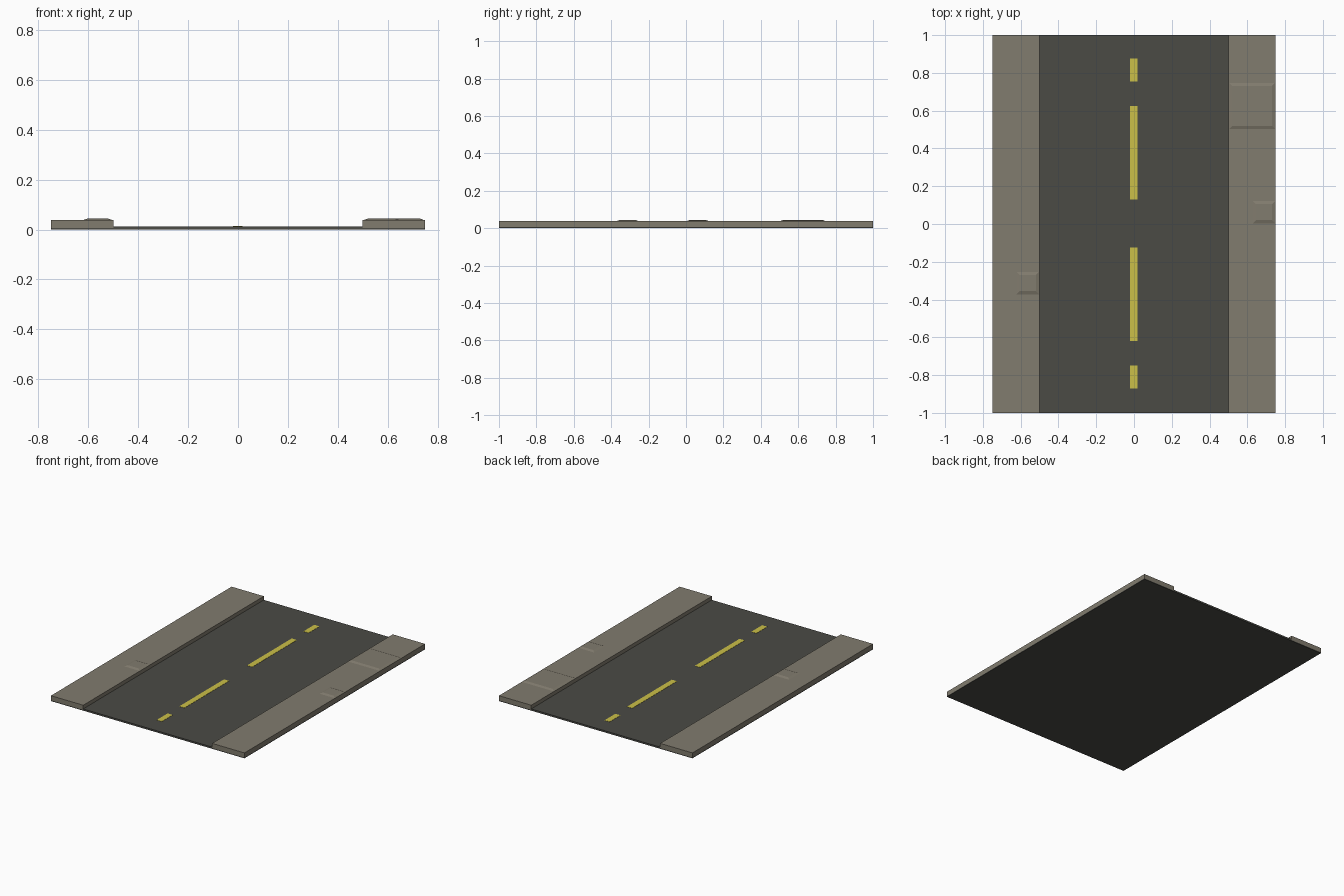
import bpy, bmesh

if "Cube" in bpy.data.objects:
    bpy.data.objects.remove(bpy.data.objects["Cube"])


def material(name, rgb):
    m = bpy.data.materials.new(name)
    m.diffuse_color = (*rgb, 1)
    m.use_nodes = True
    m.node_tree.nodes["Principled BSDF"].inputs["Base Color"].default_value = m.diffuse_color
    return m


asphalt = material("asphalt", (0.07, 0.07, 0.06))
concrete = material("concrete", (0.22, 0.2, 0.156))
yellow = material("yellow paint", (0.6, 0.53, 0.065))


def finish(name, bm, mat):
    bmesh.ops.recalc_face_normals(bm, faces=bm.faces)
    me = bpy.data.meshes.new(name)
    bm.to_mesh(me)
    bm.free()
    me.materials.append(mat)
    ob = bpy.data.objects.new(name, me)
    bpy.context.collection.objects.link(ob)
    return ob


def extrude_y(name, profile, mat, y0=-1.0, y1=1.0):
    """Extrude an x-z profile along y."""
    bm = bmesh.new()
    face = bm.faces.new([bm.verts.new((x, y0, z)) for x, z in profile])
    res = bmesh.ops.extrude_face_region(bm, geom=[face])
    verts = [v for v in res["geom"] if isinstance(v, bmesh.types.BMVert)]
    bmesh.ops.translate(bm, vec=(0, y1 - y0, 0), verts=verts)
    return finish(name, bm, mat)


def slab(name, x0, x1, y0, y1, z0, z1, mat, inset=0.0):
    """Box whose top is drawn in by inset."""
    bm = bmesh.new()
    bmesh.ops.create_cube(bm, size=1)
    for v in bm.verts:
        top = v.co.z > 0
        i = inset if top else 0
        v.co = (x1 - i if v.co.x > 0 else x0 + i,
                y1 - i if v.co.y > 0 else y0 + i,
                z1 if top else z0)
    return finish(name, bm, mat)


# Road bed: thin base under the pavements, raised roadway between them
extrude_y("road", [(-0.75, 0), (0.75, 0), (0.75, 0.006), (0.5, 0.006), (0.5, 0.012),
                   (-0.5, 0.012), (-0.5, 0.006), (-0.75, 0.006)], asphalt)

# Pavements on both sides
for side, s in (("left", -1), ("right", 1)):
    extrude_y(side + "_pavement", [(s * 0.5, 0.006), (s * 0.75, 0.006),
                                   (s * 0.75, 0.038), (s * 0.5, 0.038)], concrete)

# Raised paving stones with sloping edges
for n, (x0, x1, y0, y1) in enumerate([(-0.625, -0.5, -0.375, -0.25),
                                      (0.5, 0.75, 0.5, 0.75),
                                      (0.625, 0.75, 0.0, 0.125)]):
    slab(f"paving_stone_{n + 1}", x0, x1, y0, y1, 0.037, 0.044, concrete, 0.02)

# Dashed centre line
for n, (y0, y1) in enumerate([(-0.87, -0.75), (-0.62, -0.125), (0.13, 0.625), (0.755, 0.875)]):
    slab(f"lane_dash_{n + 1}", -0.021, 0.019, y0, y1, 0.011, 0.0135, yellow)
